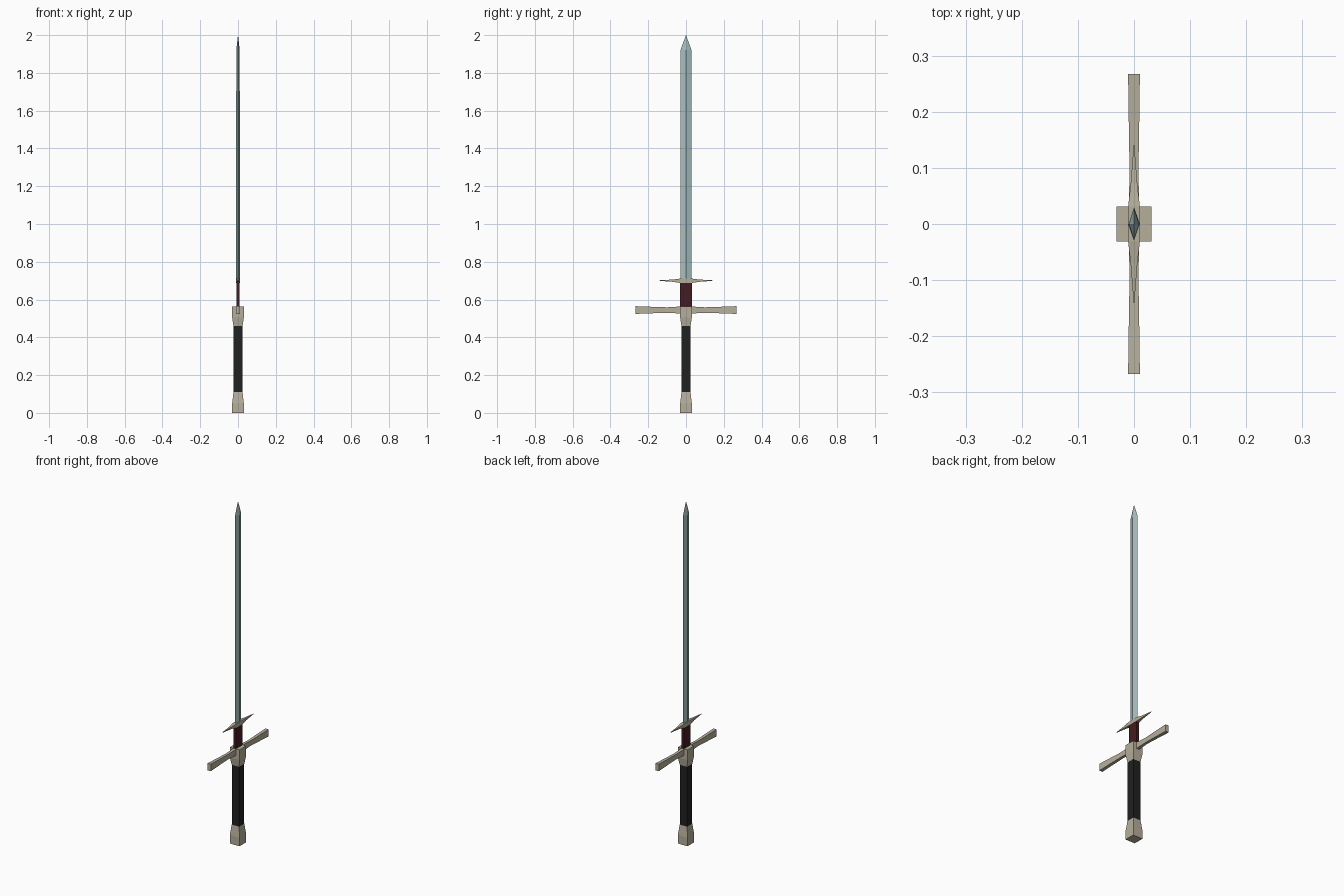
import bpy, bmesh

if "Cube" in bpy.data.objects:
    bpy.data.objects.remove(bpy.data.objects["Cube"])


def material(name, rgb):
    m = bpy.data.materials.new(name)
    m.diffuse_color = (*rgb, 1)
    m.use_nodes = True
    m.node_tree.nodes["Principled BSDF"].inputs["Base Color"].default_value = m.diffuse_color
    return m


STEEL = material("steel", (0.38, 0.52, 0.51))
BRASS = material("pale_metal", (0.47, 0.43, 0.33))
LEATHER = material("black_leather", (0.015, 0.015, 0.016))
RED = material("red_leather", (0.06, 0.012, 0.016))


def loft(name, rings, mat):
    """Skin a list of equal-length point rings and cap both ends."""
    bm = bmesh.new()
    loops = [[bm.verts.new(p) for p in ring] for ring in rings]
    n = len(loops[0])
    for a, b in zip(loops, loops[1:]):
        for i in range(n):
            j = (i + 1) % n
            bm.faces.new((a[i], a[j], b[j], b[i]))
    bm.faces.new(loops[0][::-1])
    bm.faces.new(loops[-1])
    bmesh.ops.remove_doubles(bm, verts=bm.verts, dist=1e-5)
    bmesh.ops.recalc_face_normals(bm, faces=bm.faces)
    me = bpy.data.meshes.new(name)
    bm.to_mesh(me)
    bm.free()
    me.materials.append(mat)
    ob = bpy.data.objects.new(name, me)
    bpy.context.collection.objects.link(ob)
    return ob


def box_z(hx, hy, z):
    return [(-hx, -hy, z), (hx, -hy, z), (hx, hy, z), (-hx, hy, z)]


def diamond_z(hx, hy, z):
    return [(-hx, 0, z), (0, -hy, z), (hx, 0, z), (0, hy, z)]


def box_y(hx, y, z0, z1):
    return [(-hx, y, z0), (hx, y, z0), (hx, y, z1), (-hx, y, z1)]


def mirrored_y(half):
    """Box rings along y, mirrored about the centre."""
    return ([box_y(hx, -y, a, b) for y, hx, a, b in reversed(half)]
            + [box_y(hx, y, a, b) for y, hx, a, b in half])


# Pommel, grip and collar stacked upward
loft("pommel", [box_z(h, h, z) for h, z in
                ((0.031, 0), (0.031, 0.05), (0.024, 0.11))], BRASS)
loft("grip", [box_z(0.0235, 0.0235, z) for z in (0.11, 0.46)], LEATHER)
loft("guard_block", [box_z(h, h, z) for h, z in
                     ((0.024, 0.46), (0.031, 0.505), (0.031, 0.564))], BRASS)

# Long crossguard, slightly waisted
loft("crossguard", mirrored_y([(0.03, 0.009, 0.526, 0.563),
                               (0.10, 0.008, 0.530, 0.559),
                               (0.19, 0.0095, 0.527, 0.562),
                               (0.267, 0.0105, 0.524, 0.565)]), BRASS)

# Wrapped ricasso and the small spiked guard above it
loft("ricasso", [box_z(0.0085, 0.031, z) for z in (0.53, 0.69)], RED)
loft("spiked_guard", mirrored_y([(0.031, 0.0105, 0.688, 0.711),
                                 (0.07, 0.006, 0.694, 0.706),
                                 (0.141, 0.0006, 0.699, 0.702)]), BRASS)

# Diamond-section blade
loft("blade", [diamond_z(0.0105, 0.030, 0.69), diamond_z(0.009, 0.0295, 1.92),
               diamond_z(0, 0, 2.0)][:2] + [diamond_z(0.0002, 0.0002, 2.0)], STEEL)
